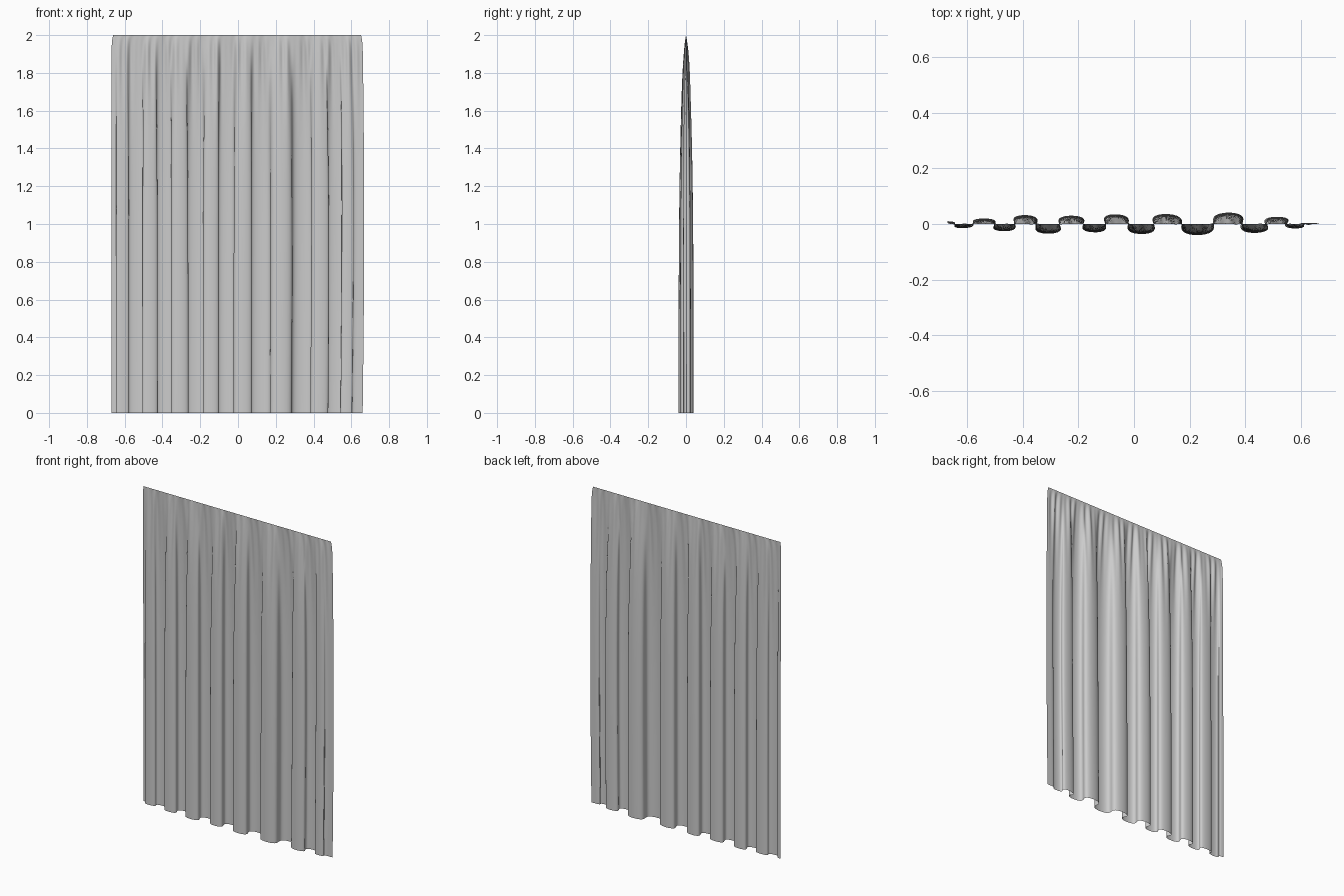
import bpy, bmesh, math, random

if "Cube" in bpy.data.objects:
    bpy.data.objects.remove(bpy.data.objects["Cube"])

random.seed(4)

# Hem fold crests and hollows seen from above: (x, y)
FOLDS = [(-.67, .01), (-.618, -.015), (-.538, .02), (-.465, -.026), (-.393, .032),
         (-.308, -.035), (-.226, .03), (-.138, -.03), (-.07, .035), (.028, -.036),
         (.113, .036), (.228, -.04), (.34, .041), (.432, -.032), (.514, .026),
         (.578, -.016), (.63, .004), (.66, .004)]
SEG, ROWS = 16, 70
n = len(FOLDS)
drift = [0 if i in (0, n - 1) else random.uniform(-.013, .013) for i in range(n)]
phases = [random.uniform(0, 6.28) for _ in range(3)]


def cloth_point(i, t, d):
    """Point on the sheet: fold i, fraction t along it, distance d below the rod."""
    amp = (1 - math.exp(-d / .42)) / (1 - math.exp(-2 / .42))
    up = math.exp(-d / .35)
    (x0, y0), (x1, y1) = FOLDS[i], FOLDS[i + 1]
    x0 += drift[i] * up
    x1 += drift[i + 1] * up
    s = (1 - math.cos(math.pi * t)) / 2
    # folds curl back over themselves in the middle of each S-bend
    curl = min(.021, (x1 - x0) * .26, abs(y1 - y0) * .45)
    x = x0 + (x1 - x0) * t + curl * amp * math.sin(2 * math.pi * t)
    y = (y0 + (y1 - y0) * s) * amp
    # fine gathers under the rod, fading downwards
    g = .007 * (d / .12) * math.exp(1 - d / .12)
    y += g * .5 * (math.sin(x * 118 + phases[0]) + .7 * math.sin(x * 171 + phases[1]))
    # side edges pull in slightly at the rod and right hem
    x *= 1 - .014 * math.exp(-d / .03)
    if x > 0:
        x += .012 * x * math.sin(math.pi * min(d / 2, 1))
    return x, y, 2 - d


bm = bmesh.new()
grid = []
for r in range(ROWS + 1):
    d = 2 * (r / ROWS) ** 1.8
    row = [bm.verts.new(cloth_point(i, k / SEG, d)) for i in range(n - 1) for k in range(SEG)]
    row.append(bm.verts.new(cloth_point(n - 2, 1, d)))
    grid.append(row)
for a, b in zip(grid, grid[1:]):
    for j in range(len(a) - 1):
        bm.faces.new((a[j], b[j], b[j + 1], a[j + 1])).smooth = True

# Gathered curtain sheet
mesh = bpy.data.meshes.new("curtain")
bm.to_mesh(mesh)
bm.free()
curtain = bpy.data.objects.new("curtain", mesh)
bpy.context.collection.objects.link(curtain)
